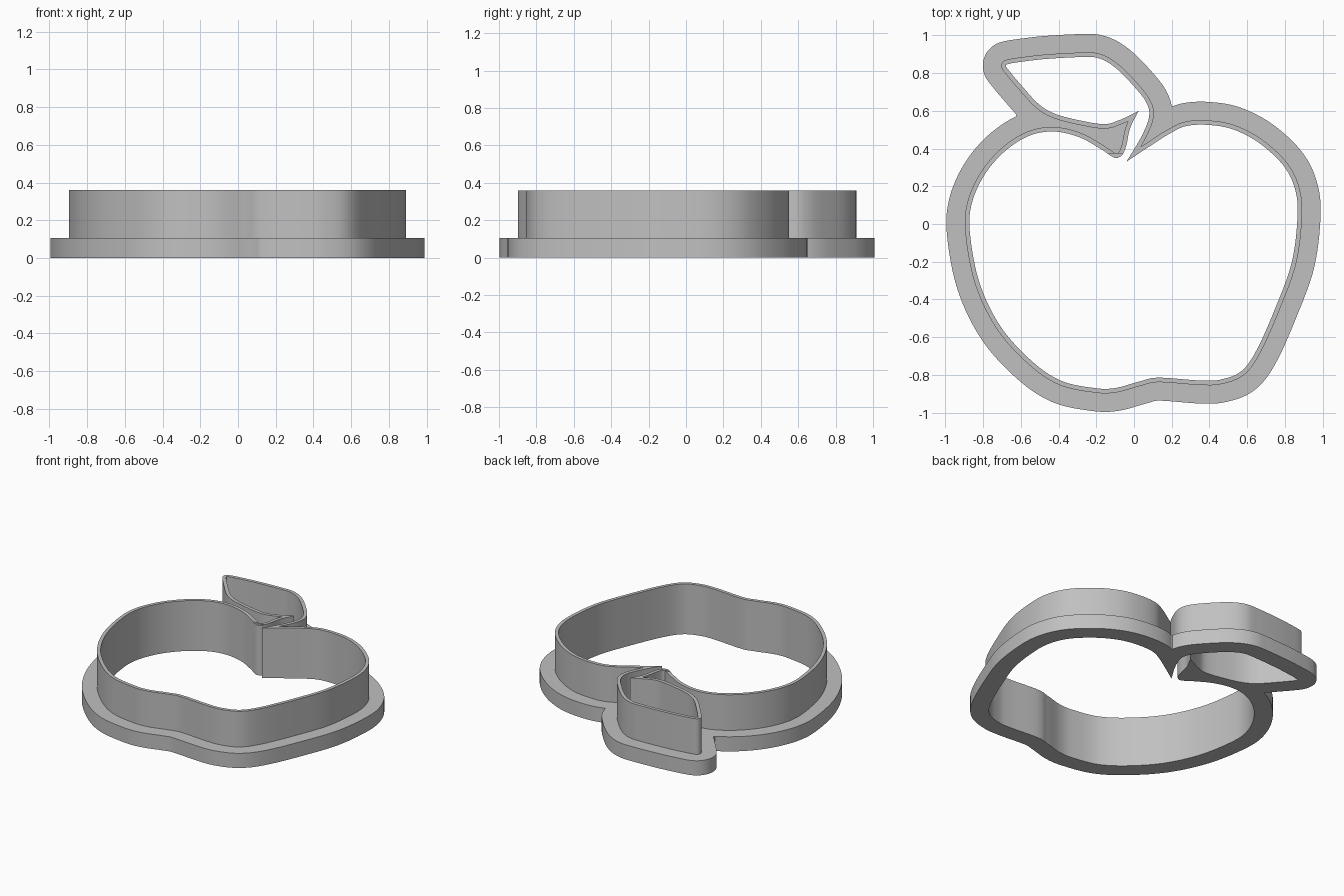
import bpy
import bmesh
from mathutils import Vector
from mathutils.kdtree import KDTree

WALL_HEIGHT, FLANGE_HEIGHT = 0.36, 0.105
WALL_THICKNESS, FLANGE_REACH = 0.024, 0.122
SAMPLES = 16

cube = bpy.data.objects.get("Cube")
if cube:
    bpy.data.objects.remove(cube)

# Inside edge of the fruit, from the right tip clockwise to the left tip (hundredths)
FRUIT = [(-4, 33), (8, 41), (19, 48), (28, 52), (40, 52.5), (53, 50), (67, 42.5),
         (80, 30), (86, 16), (86.5, 0), (83.5, -21), (76, -42), (65.5, -66),
         (57, -78), (46, -82.5), (35, -83), (13, -81.5), (3, -83.5), (-10, -87),
         (-21, -87), (-39, -83), (-55, -72), (-71, -54), (-82, -31), (-87, -5),
         (-86, 11), (-79, 26.5), (-68, 39), (-55, 47), (-42, 49), (-29, 46),
         (-18, 40), (-12, 36), (-9, 35), (-6, 37), (-4, 42), (-2, 51), (2.5, 60)]

# Inside edge of the leaf, from the left tip round to the right tip
LEAF = [(2.5, 60), (-8, 55), (-16, 53), (-29, 55), (-42, 58.5), (-51, 64),
        (-61, 75), (-66, 81), (-68, 84), (-66, 85), (-60, 86), (-47, 87.5),
        (-29, 88.5), (-19, 88), (-10, 83), (0, 73), (6.5, 64.5), (8, 57),
        (4, 46.5), (-4, 33)]


def smooth_path(points):
    """Sample a smooth curve through the points, leaving out the last one."""
    pts = [Vector(p) / 100 for p in points]
    pts = [2 * pts[0] - pts[1]] + pts + [2 * pts[-1] - pts[-2]]
    path = []
    for a, b, c, d in zip(pts, pts[1:], pts[2:], pts[3:]):
        for i in range(SAMPLES):
            t = i / SAMPLES
            path.append(b + t * (c - a) / 2
                        + t * t * (a - 2.5 * b + 2 * c - d / 2)
                        + t ** 3 * (d - a + 3 * (b - c)) / 2)
    return path


def offset(loop, distance):
    """Grow a clockwise loop, dropping points that fall too close to it."""
    tree = KDTree(len(loop))
    for i, p in enumerate(loop):
        tree.insert(p.to_3d(), i)
    tree.balance()
    grown = []
    for i, p in enumerate(loop):
        along = (loop[(i + 1) % len(loop)] - loop[i - 1]).normalized()
        q = p + distance * Vector((-along.y, along.x))
        if tree.find(q.to_3d())[2] > distance * 0.995:
            grown.append(q)
    return grown


bm = bmesh.new()


def ring(loop, z):
    """Closed loop of edges at one height."""
    verts = [bm.verts.new((p.x, p.y, z)) for p in loop]
    edges = [bm.edges.new((verts[i - 1], verts[i])) for i in range(len(verts))]
    return verts, edges


def side(low, high):
    """Upright band between two matching rings."""
    for i in range(len(low[0])):
        bm.faces.new((low[0][i - 1], low[0][i], high[0][i], high[0][i - 1]))


def cap(inner, outer):
    """Flat band between two rings at the same height."""
    bmesh.ops.triangle_fill(bm, use_beauty=True, edges=inner[1] + outer[1])


inside = smooth_path(FRUIT) + smooth_path(LEAF)
wall = offset(inside, WALL_THICKNESS)
flange = offset(inside, FLANGE_REACH)

inside_low, inside_high = ring(inside, 0), ring(inside, WALL_HEIGHT)
wall_low, wall_high = ring(wall, FLANGE_HEIGHT), ring(wall, WALL_HEIGHT)
flange_low, flange_high = ring(flange, 0), ring(flange, FLANGE_HEIGHT)

# Cutting wall
cap(inside_high, wall_high)
side(inside_low, inside_high)
side(wall_low, wall_high)

# Grip flange
cap(wall_low, flange_high)
cap(inside_low, flange_low)
side(flange_low, flange_high)

bmesh.ops.recalc_face_normals(bm, faces=bm.faces)
mesh = bpy.data.meshes.new("fruit_cutter")
bm.to_mesh(mesh)
bm.free()
cutter = bpy.data.objects.new("fruit_cutter", mesh)
bpy.context.collection.objects.link(cutter)

# Plain grey plastic
grey = bpy.data.materials.new("grey_plastic")
grey.use_nodes = True
colour = (0.53, 0.53, 0.53, 1)
grey.diffuse_color = colour
grey.node_tree.nodes["Principled BSDF"].inputs["Base Color"].default_value = colour
mesh.materials.append(grey)

bpy.context.view_layer.objects.active = cutter
cutter.select_set(True)
bpy.ops.object.shade_smooth_by_angle(angle=0.6)
